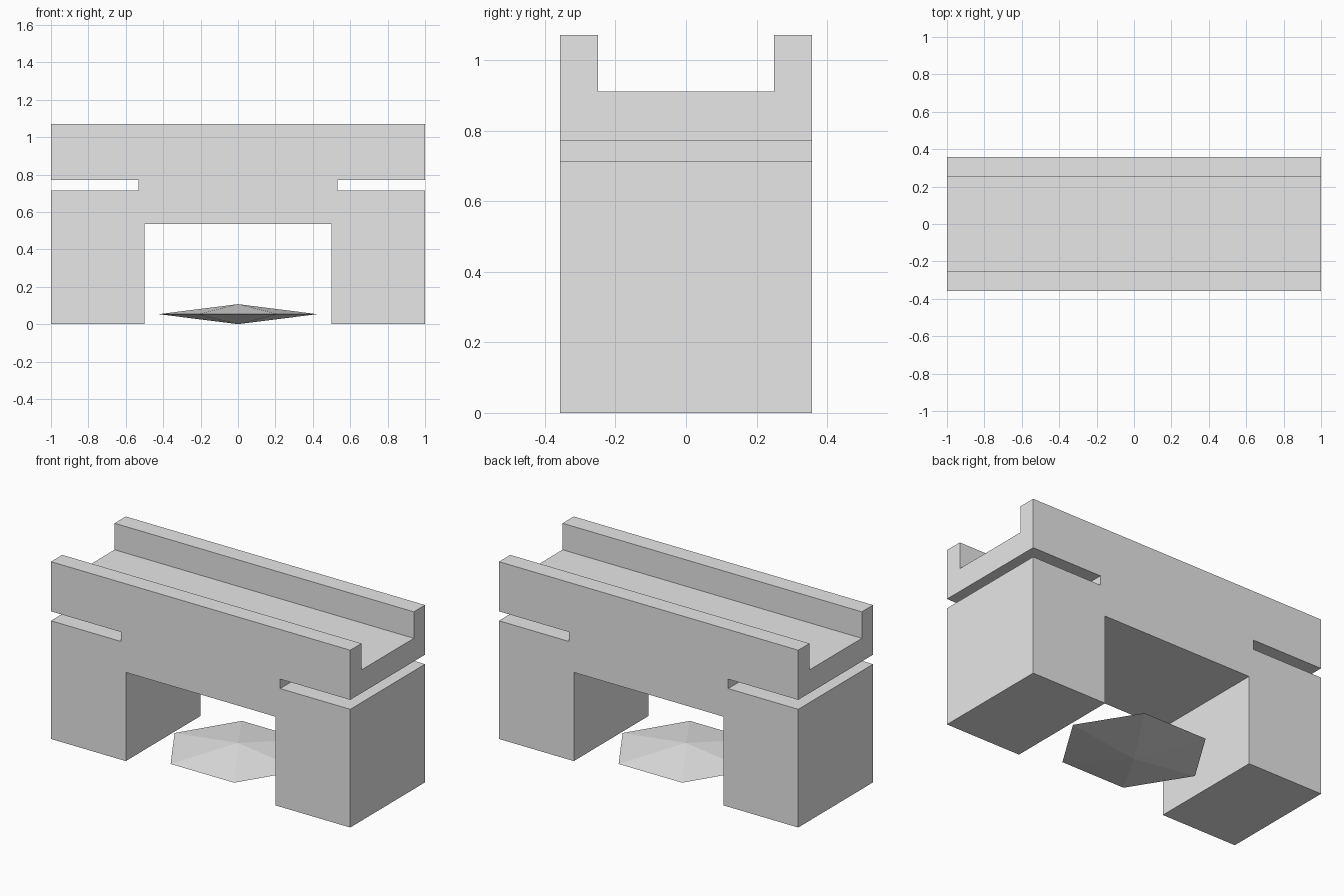
import bpy
import math

cube = bpy.data.objects.get("Cube")
if cube:
    bpy.data.objects.remove(cube, do_unlink=True)

# Single plain grey material
grey = bpy.data.materials.new("light grey")
grey.use_nodes = True
colour = (0.8, 0.8, 0.8, 1.0)
grey.diffuse_color = colour
grey.node_tree.nodes["Principled BSDF"].inputs["Base Color"].default_value = colour


def make_object(name, verts, faces):
    mesh = bpy.data.meshes.new(name)
    mesh.from_pydata(verts, [], faces)
    mesh.materials.append(grey)
    obj = bpy.data.objects.new(name, mesh)
    bpy.context.scene.collection.objects.link(obj)
    return obj


def extrude_profile(name, profile, depth):
    """Extrude a counter-clockwise (x, z) outline evenly along y."""
    n = len(profile)
    verts = [(x, y, z) for y in (-depth, depth) for x, z in profile]
    faces = [tuple(range(n)), tuple(reversed(range(n, 2 * n)))]
    for i in range(n):
        j = (i + 1) % n
        faces.append((j, i, i + n, j + n))
    return make_object(name, verts, faces)


DEPTH = 0.357
HEIGHT = 1.071
CHANNEL_FLOOR = 0.911
CHANNEL_HALF = 0.25

# Arched body with a slot in each end: right half outline, mirrored in x
half = [(0.5, 0.536), (0.5, 0), (1, 0), (1, 0.714), (0.532, 0.714),
        (0.532, 0.771), (1, 0.771), (1, HEIGHT)]
outline = half + [(-x, z) for x, z in reversed(half)]
body = extrude_profile("bridge_body", outline, DEPTH)

# Open channel along the top
channel = [(-1.1, CHANNEL_FLOOR), (1.1, CHANNEL_FLOOR), (1.1, 1.2), (-1.1, 1.2)]
cutter = extrude_profile("channel_cutter", channel, CHANNEL_HALF)
cutter.hide_render = True
cut = body.modifiers.new("channel", 'BOOLEAN')
cut.operation = 'DIFFERENCE'
cut.solver = 'EXACT'
cut.object = cutter
bpy.context.view_layer.objects.active = body
bpy.ops.object.modifier_apply(modifier=cut.name)
bpy.data.objects.remove(cutter, do_unlink=True)

# Flat six-sided double pyramid under the arch
SIDES = 6
MID = 0.0535
ring = []
for i in range(SIDES):
    a = math.tau * i / SIDES
    ring.append((0.424 * math.cos(a), 0.393 * math.sin(a), MID))
top, bottom = SIDES, SIDES + 1
sides = []
for i in range(SIDES):
    j = (i + 1) % SIDES
    sides += [(i, j, top), (j, i, bottom)]
make_object("floor_crystal", ring + [(0, 0, 2 * MID), (0, 0, 0)], sides)
